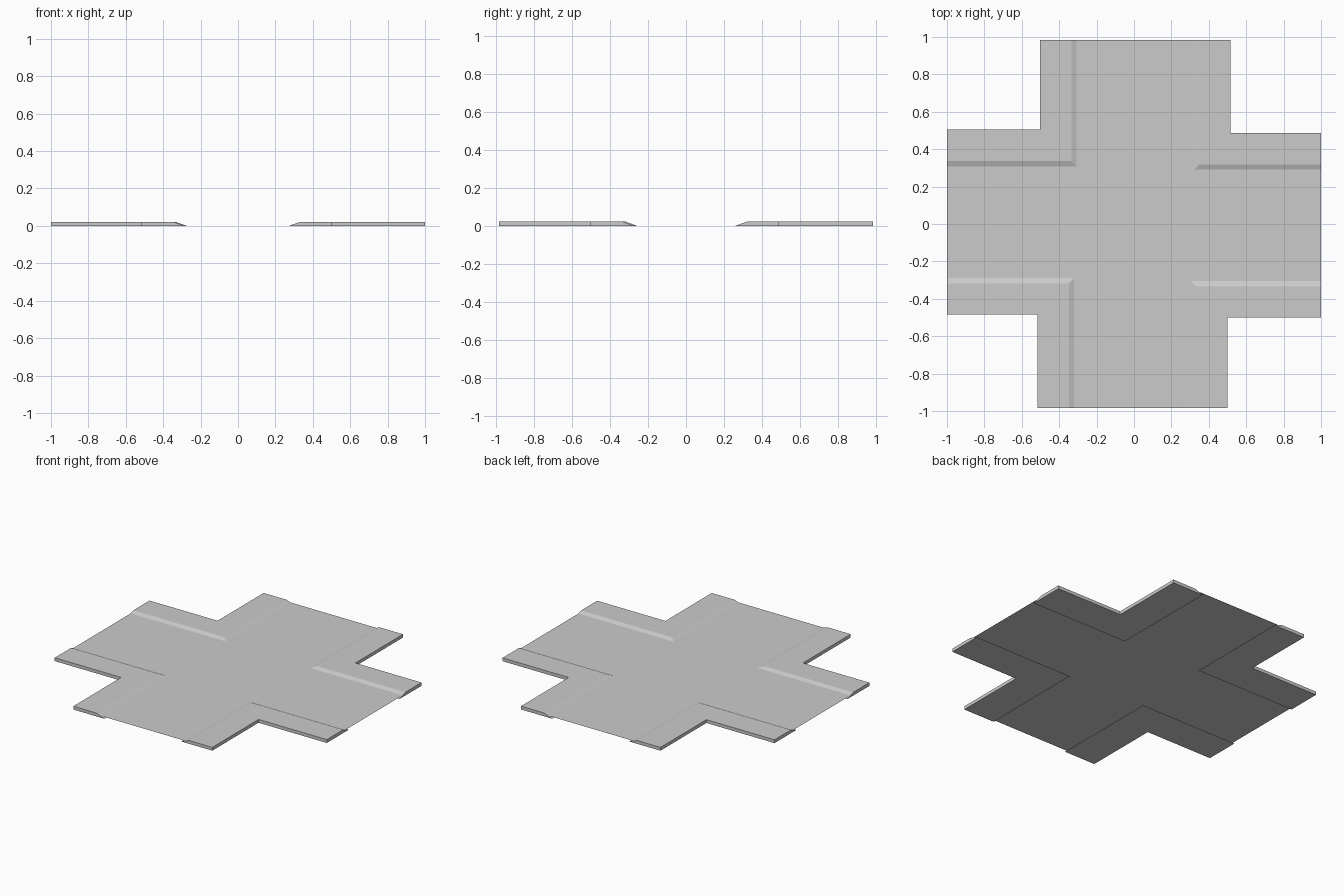
import bpy, bmesh

if "Cube" in bpy.data.objects:
    bpy.data.objects.remove(bpy.data.objects["Cube"])

TOP, ROAD_Z = 0.022, 0.012
END_X, END_Y = 1.0, 0.984
WIDTH, SLOPE = 0.168, 0.06


def make_object(name, bm):
    bmesh.ops.recalc_face_normals(bm, faces=bm.faces)
    mesh = bpy.data.meshes.new(name)
    bm.to_mesh(mesh)
    bm.free()
    obj = bpy.data.objects.new(name, mesh)
    bpy.context.collection.objects.link(obj)
    return obj


def pavement(name, sx, sy, xo, yo):
    """L-shaped slab whose two road-side edges are bevelled."""
    bm = bmesh.new()

    def ring(z, inset):
        xi, yi = xo - inset, yo - inset
        pts = [(xi, yi), (END_X, yi), (END_X, yo),
               (xo, yo), (xo, END_Y), (xi, END_Y)]
        return [bm.verts.new((sx * x, sy * y, z)) for x, y in pts]

    low, high = ring(0, WIDTH + SLOPE), ring(TOP, WIDTH)
    # two quads per level, split along the mitre
    for r in (low, high):
        bm.faces.new((r[0], r[1], r[2], r[3]))
        bm.faces.new((r[0], r[3], r[4], r[5]))
    for i in range(6):
        j = (i + 1) % 6
        bm.faces.new((low[i], low[j], high[j], high[i]))
    return make_object(name, bm)


# four corner pavements
pavement("pavement_back_right", 1, 1, 0.517, 0.487)
pavement("pavement_back_left", -1, 1, 0.502, 0.504)
pavement("pavement_front_left", -1, -1, 0.515, 0.485)
pavement("pavement_front_right", 1, -1, 0.501, 0.501)

# thin cross-shaped road surface tucked into the pavement slopes
bm = bmesh.new()
xs, ys = (-END_X, -0.325, 0.325, END_X), (-END_Y, -0.31, 0.31, END_Y)
grid = [[bm.verts.new((x, y, ROAD_Z)) for y in ys] for x in xs]
for i in range(3):
    for j in range(3):
        if i == 1 or j == 1:
            bm.faces.new((grid[i][j], grid[i + 1][j],
                          grid[i + 1][j + 1], grid[i][j + 1]))
bmesh.ops.delete(bm, geom=[v for v in bm.verts if not v.link_faces], context='VERTS')
road = make_object("road", bm)
if road.data.polygons[0].normal.z < 0:
    road.data.flip_normals()
